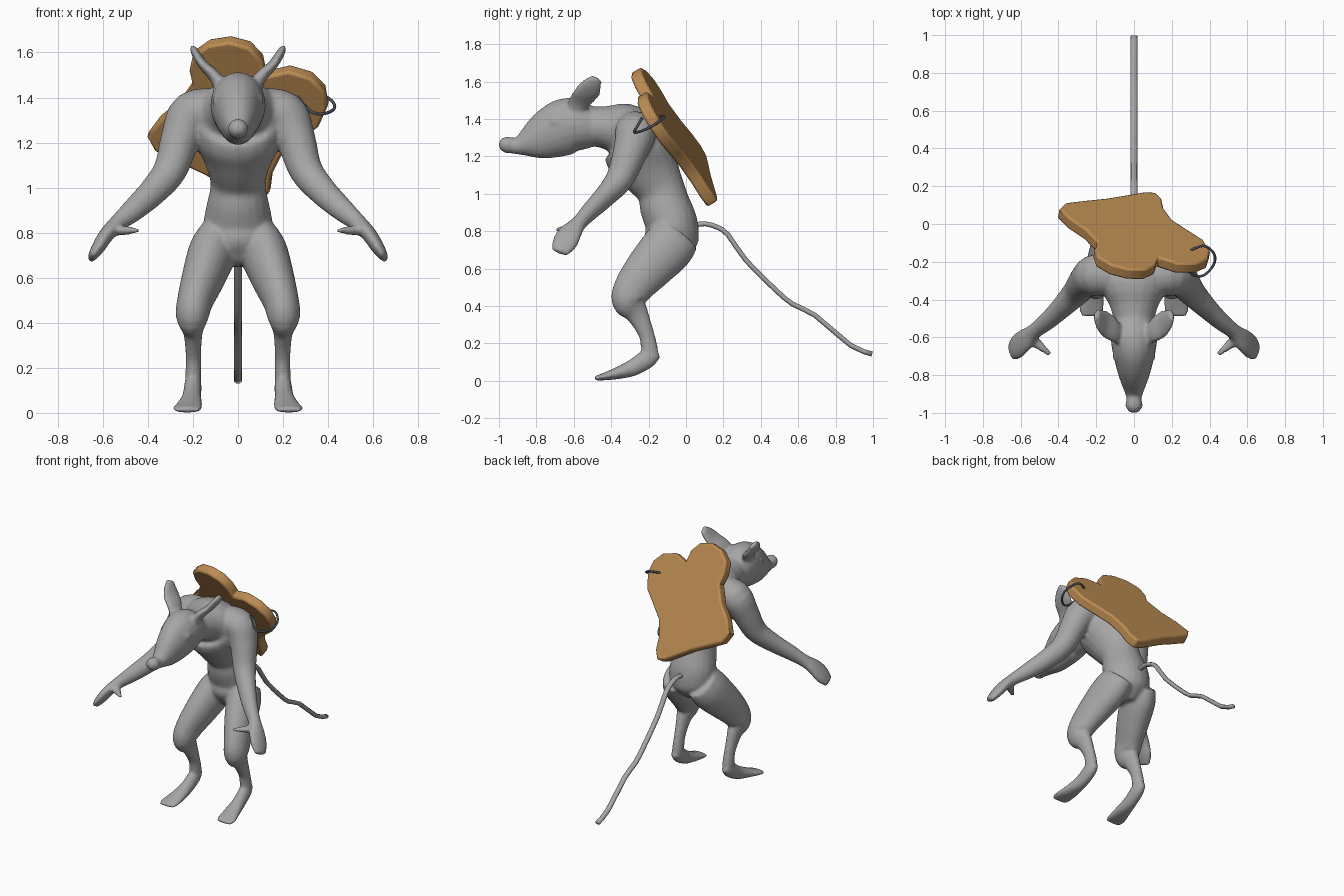
import bpy, bmesh, math
from mathutils import Vector


def material(name, rgb):
    m = bpy.data.materials.new(name)
    m.diffuse_color = (*rgb, 1)
    return m


GREY = material("grey_skin", (0.38, 0.38, 0.38))
TAN = material("toast_tan", (0.50, 0.26, 0.085))
STEEL = material("dark_steel", (0.07, 0.08, 0.11))
X, Y = Vector((1, 0, 0)), Vector((0, 1, 0))


def catmull(rows, steps=4):
    """Smoothly resample rows of (x, y, z, half_width, half_depth)."""
    out = []
    for i in range(len(rows) - 1):
        p0, p1 = rows[max(i - 1, 0)], rows[i]
        p2, p3 = rows[i + 1], rows[min(i + 2, len(rows) - 1)]
        for s in range(steps):
            t = s / steps
            out.append([0.5 * (2 * b + (c - a) * t + (2 * a - 5 * b + 4 * c - d) * t * t
                               + (3 * b - a - 3 * c + d) * t ** 3)
                        for a, b, c, d in zip(p0, p1, p2, p3)])
    return out + [list(rows[-1])]


def loft(bm, rows, ref=X, sides=20, mirror=False, steps=4):
    """Skin elliptical rings along a path; ref is the direction of half_width."""
    for sign in ((1, -1) if mirror else (1,)):
        pts = catmull(rows, steps)
        centres = [Vector(p[:3]) for p in pts]
        rings = []
        for i, p in enumerate(pts):
            tan = (centres[min(i + 1, len(pts) - 1)] - centres[max(i - 1, 0)]).normalized()
            u = (ref - tan * ref.dot(tan)).normalized()
            v = tan.cross(u)
            ring = []
            for k in range(sides):
                a = 2 * math.pi * k / sides
                co = centres[i] + u * math.cos(a) * p[3] + v * math.sin(a) * p[4]
                co.x *= sign
                ring.append(bm.verts.new(co))
            rings.append(ring)
        for r, q in zip(rings, rings[1:]):
            for k in range(sides):
                n = (k + 1) % sides
                bm.faces.new((r[k], r[n], q[n], q[k]))
        bm.faces.new(rings[0][::-1])
        bm.faces.new(rings[-1])


def finish(bm, name, mat, smooth=True):
    bmesh.ops.recalc_face_normals(bm, faces=bm.faces[:])
    me = bpy.data.meshes.new(name)
    bm.to_mesh(me)
    bm.free()
    for f in me.polygons:
        f.use_smooth = smooth
    me.materials.append(mat)
    ob = bpy.data.objects.new(name, me)
    bpy.context.collection.objects.link(ob)
    return ob


# Body: overlapping lofts fused into one smooth skin
bm = bmesh.new()
# torso, hunched forward into the neck
loft(bm, [(0, -.09, .655, .06, .07), (0, -.08, .74, .14, .14), (0, -.075, .83, .155, .14),
          (0, -.11, .93, .138, .137), (0, -.135, 1.02, .122, .13), (0, -.19, 1.12, .15, .16),
          (0, -.25, 1.23, .20, .19), (0, -.33, 1.33, .19, .16), (0, -.43, 1.355, .13, .115),
          (0, -.54, 1.36, .10, .105)])
# head with long snout and nose bulb
loft(bm, [(0, -.45, 1.355, .09, .09), (0, -.54, 1.36, .115, .125), (0, -.62, 1.365, .122, .15),
          (0, -.70, 1.335, .108, .145), (0, -.80, 1.29, .082, .11), (0, -.89, 1.258, .05, .052),
          (0, -.925, 1.258, .04, .043), (0, -.965, 1.262, .046, .044), (0, -1.0, 1.262, .022, .022)])
# ears
loft(bm, [(.07, -.60, 1.43, .04, .03), (.10, -.57, 1.49, .06, .028), (.15, -.53, 1.54, .07, .022),
          (.182, -.50, 1.585, .055, .02), (.20, -.475, 1.62, .03, .015)], Y, mirror=True)
# brow and eye bumps
loft(bm, [(.07, -.71, 1.385, .015, .015), (.095, -.70, 1.388, .028, .028),
          (.112, -.70, 1.39, .015, .015)], Y, mirror=True)
# arms down to the flat mitten hands
loft(bm, [(.08, -.28, 1.35, .10, .09), (.20, -.27, 1.325, .11, .105), (.255, -.30, 1.22, .092, .088),
          (.30, -.355, 1.08, .075, .075), (.375, -.435, .985, .058, .064), (.46, -.515, .905, .047, .053),
          (.53, -.57, .845, .042, .040), (.58, -.615, .795, .062, .034), (.62, -.65, .735, .068, .030),
          (.652, -.675, .685, .045, .018)], Y, mirror=True)
# thumbs
loft(bm, [(.56, -.59, .815, .03, .025), (.51, -.635, .81, .026, .022),
          (.445, -.69, .81, .012, .012)], Y, mirror=True)
# thighs, knees and shins
loft(bm, [(.09, -.05, .78, .09, .13), (.115, -.10, .71, .105, .14), (.155, -.20, .60, .095, .125),
          (.19, -.28, .50, .08, .105), (.203, -.305, .425, .073, .092), (.20, -.262, .36, .044, .062),
          (.198, -.212, .25, .034, .043), (.198, -.195, .17, .036, .045),
          (.20, -.19, .12, .034, .035)], mirror=True)
# feet
loft(bm, [(.20, -.145, .145, .02, .022), (.20, -.195, .125, .038, .05), (.205, -.28, .072, .042, .046),
          (.213, -.37, .040, .056, .032), (.225, -.45, .020, .066, .018),
          (.226, -.488, .013, .055, .012)], mirror=True)
body = finish(bm, "body", GREY)
fuse = body.modifiers.new("fuse", 'REMESH')
fuse.mode = 'VOXEL'
fuse.voxel_size = 0.011
fuse.use_smooth_shade = True
soften = body.modifiers.new("soften", 'SMOOTH')
soften.factor = 0.5
soften.iterations = 5

# Tail: slightly kinked thin tube
bm = bmesh.new()
tail = [(.03, .83), (.10, .84), (.17, .82), (.225, .78), (.32, .645), (.475, .49),
        (.57, .41), (.69, .35), (.88, .19), (.995, .143)]
loft(bm, [(0, y, z, .018, .014) for y, z in tail], sides=10, steps=2)
finish(bm, "tail", GREY)

# Bread slice: outline in x, z laid on a tilted plane, then thickened
outline = [(-.035, 1.675), (.055, 1.65), (.11, 1.59), (.125, 1.515), (.165, 1.525), (.23, 1.54),
           (.33, 1.51), (.39, 1.45), (.405, 1.37), (.365, 1.28), (.275, 1.21), (.20, 1.15),
           (.155, 1.06), (.145, .98), (.11, .93), (.05, .945), (-.145, 1.06), (-.26, 1.115),
           (-.37, 1.17), (-.405, 1.235), (-.35, 1.31), (-.265, 1.38), (-.20, 1.475),
           (-.215, 1.54), (-.20, 1.61), (-.13, 1.66)]
normal = Vector((.18, 1, .607)).normalized()
bm = bmesh.new()
ring = []
for x, z in outline:
    x, z = x * .985, 1.3 + (z - 1.3) * .96
    ring.append(bm.verts.new(Vector((x, .735 - .18 * x - .607 * z, z)) - normal * .033))
face = bm.faces.new(ring)
top = bmesh.ops.extrude_face_region(bm, geom=[face])["geom"]
bmesh.ops.translate(bm, vec=normal * .066, verts=[v for v in top if isinstance(v, bmesh.types.BMVert)])
bread = finish(bm, "bread_slice", TAN)
bev = bread.modifiers.new("crust_round", 'BEVEL')
bev.width = 0.012
bev.segments = 2
bev.limit_method = 'ANGLE'
bev.angle_limit = math.radians(60)
bpy.context.view_layer.objects.active = bread
bread.select_set(True)
bpy.ops.object.shade_smooth_by_angle(angle=math.radians(40))

# Wire hook pierced through the bread corner
hook = [(.28, -.155, 1.405), (.33, -.125, 1.415), (.38, -.118, 1.41), (.425, -.16, 1.375),
        (.422, -.215, 1.345), (.375, -.268, 1.327), (.33, -.275, 1.335), (.29, -.255, 1.37),
        (.265, -.235, 1.405)]
bm = bmesh.new()
loft(bm, [(*p, .007, .007) for p in hook], Vector((0, -.45, .9)), sides=8)
finish(bm, "wire_hook", STEEL)
